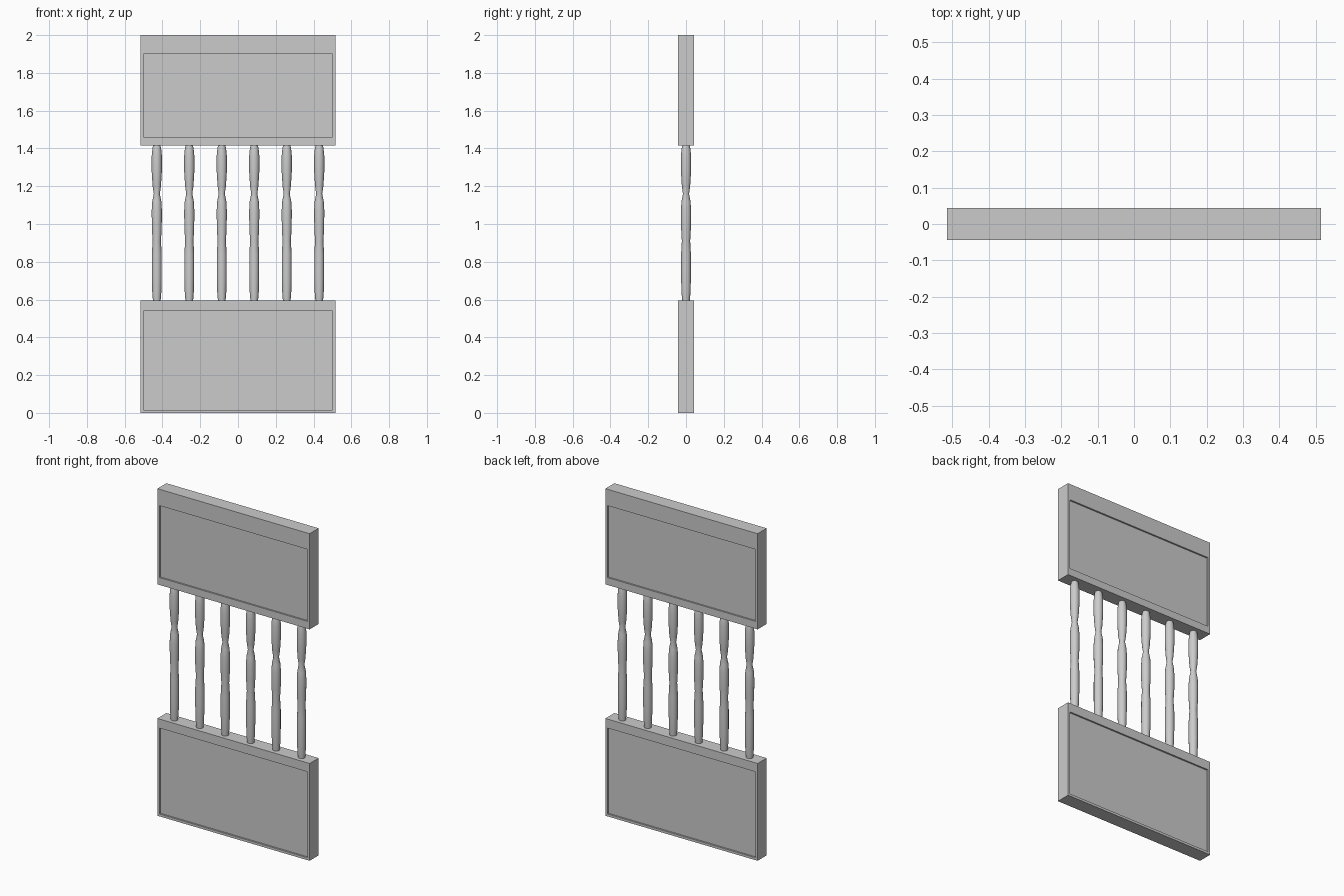
import bpy, bmesh, math
from mathutils import Vector

cube = bpy.data.objects.get("Cube")
if cube:
    bpy.data.objects.remove(cube, do_unlink=True)

HALF_W, HALF_D = 0.515, 0.0435
RECESS = 0.01

grey = bpy.data.materials.new("plain grey")
grey.use_nodes = True
colour = (0.6, 0.6, 0.6, 1)
grey.diffuse_color = colour
grey.node_tree.nodes["Principled BSDF"].inputs["Base Color"].default_value = colour


def add_object(name, bm):
    mesh = bpy.data.meshes.new(name)
    bm.to_mesh(mesh)
    bm.free()
    mesh.materials.append(grey)
    obj = bpy.data.objects.new(name, mesh)
    bpy.context.collection.objects.link(obj)
    return obj


def panel(name, bottom, top, inner_bottom, inner_top):
    """Board with a rectangular recess on its front and back."""
    bm = bmesh.new()
    bmesh.ops.create_cube(bm, size=2)
    for v in bm.verts:
        v.co = Vector((v.co.x * HALF_W, v.co.y * HALF_D, top if v.co.z > 0 else bottom))
    bm.normal_update()
    middle = (bottom + top) / 2
    for face in [f for f in bm.faces if abs(f.normal.y) > 0.9]:
        # inset the border, then push the field inward
        bmesh.ops.inset_individual(bm, faces=[face], thickness=0.01)
        for v in face.verts:
            v.co.x = math.copysign(0.5, v.co.x)
            v.co.z = inner_top if v.co.z > middle else inner_bottom
        bmesh.ops.inset_individual(bm, faces=[face], thickness=0, depth=-RECESS)
    return add_object(name, bm)


panel("lower_panel", 0, 0.595, 0.015, 0.54)
panel("upper_panel", 1.415, 2, 1.46, 1.9)

# turned spindle profile: radius, height
PROFILE = [(0.020, 0.59), (0.024, 0.64), (0.026, 0.72), (0.026, 0.84),
           (0.022, 0.91), (0.026, 0.98), (0.027, 1.07), (0.024, 1.12),
           (0.016, 1.16), (0.022, 1.20), (0.027, 1.28), (0.027, 1.36),
           (0.023, 1.40), (0.018, 1.42)]


def spindle(name, x):
    bm = bmesh.new()
    verts = [bm.verts.new((r, 0, z)) for r, z in PROFILE]
    edges = [bm.edges.new(pair) for pair in zip(verts, verts[1:])]
    bmesh.ops.spin(bm, geom=verts + edges, axis=(0, 0, 1), cent=(0, 0, 0),
                   angle=math.tau, steps=16)
    bmesh.ops.remove_doubles(bm, verts=bm.verts, dist=0.0005)
    bmesh.ops.holes_fill(bm, edges=bm.edges, sides=16)
    bmesh.ops.recalc_face_normals(bm, faces=bm.faces)
    obj = add_object(name, bm)
    obj.location.x = x
    bpy.ops.object.select_all(action="DESELECT")
    obj.select_set(True)
    bpy.context.view_layer.objects.active = obj
    bpy.ops.object.shade_smooth_by_angle(angle=math.radians(50))


for i in range(6):
    spindle(f"spindle_{i + 1}", -0.43 + i * 0.172)
